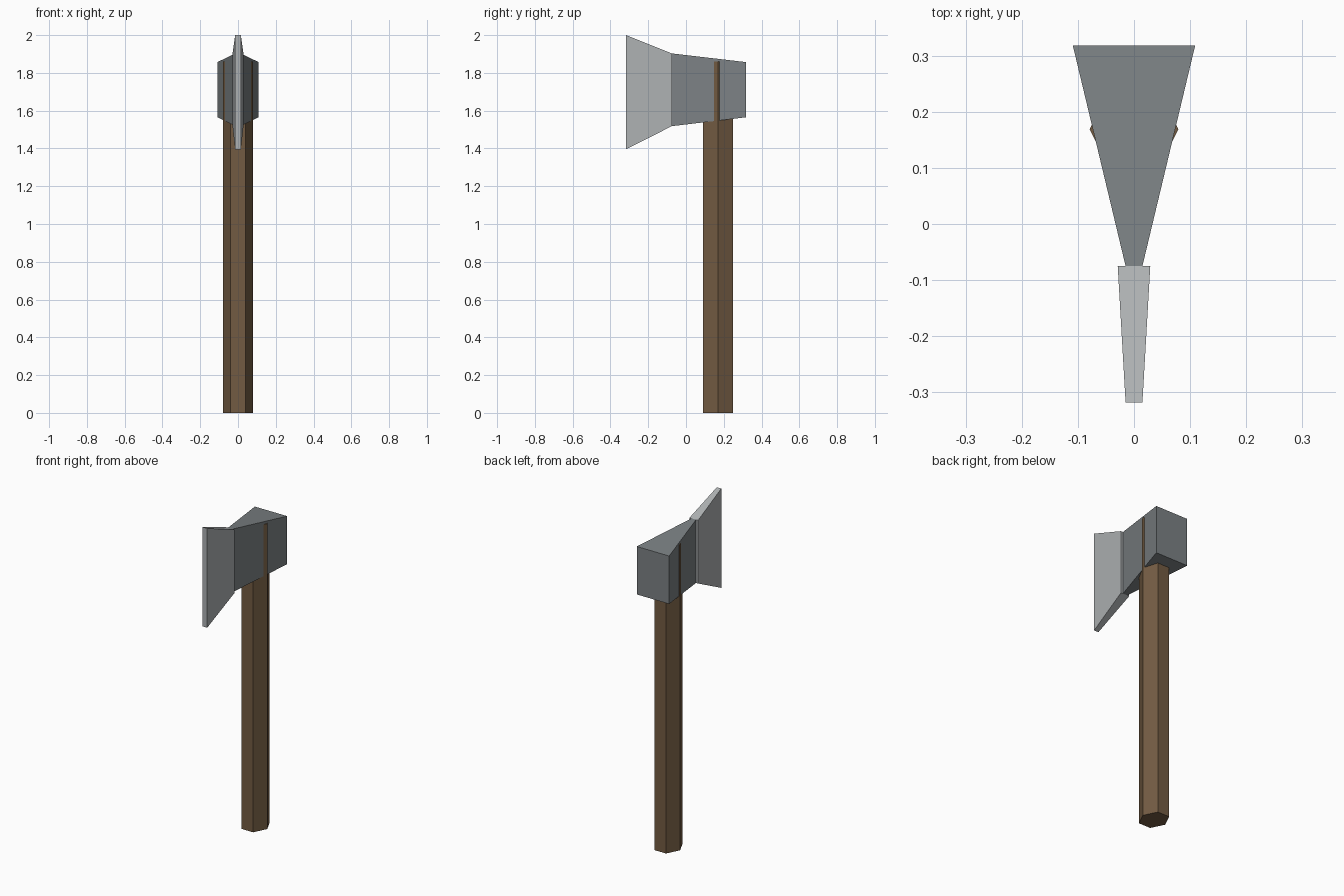
import bpy, bmesh
from math import cos, sin, pi

if "Cube" in bpy.data.objects:
    bpy.data.objects.remove(bpy.data.objects["Cube"])


def material(name, rgb):
    mat = bpy.data.materials.new(name)
    mat.diffuse_color = (*rgb, 1)
    mat.use_nodes = True
    mat.node_tree.nodes["Principled BSDF"].inputs["Base Color"].default_value = mat.diffuse_color
    return mat


def loft(name, start, end, mat):
    """Solid between two matching cross-sections."""
    bm = bmesh.new()
    a = [bm.verts.new(p) for p in start]
    b = [bm.verts.new(p) for p in end]
    n = len(a)
    bm.faces.new(a)
    bm.faces.new(b[::-1])
    for i in range(n):
        j = (i + 1) % n
        bm.faces.new((a[i], b[i], b[j], a[j]))
    bmesh.ops.recalc_face_normals(bm, faces=bm.faces)
    mesh = bpy.data.meshes.new(name)
    bm.to_mesh(mesh)
    bm.free()
    mesh.materials.append(mat)
    obj = bpy.data.objects.new(name, mesh)
    bpy.context.collection.objects.link(obj)
    return obj


def section(y, half_width, bottom, top):
    """Upright rectangle across the head at depth y."""
    w = half_width
    return [(-w, y, bottom), (w, y, bottom), (w, y, top), (-w, y, top)]


def hexagon(z):
    """Handle outline, slightly deeper than a regular hexagon."""
    return [(0.079 * cos(i * pi / 3), 0.169 + 0.092 * sin(i * pi / 3), z)
            for i in range(6)]


wood = material("wood", (0.17, 0.105, 0.055))
iron = material("dark_steel", (0.2, 0.22, 0.23))
steel = material("edge_steel", (0.42, 0.44, 0.45))

# Hexagonal handle running up through the head
loft("handle", hexagon(0), hexagon(1.86), wood)

# Wedge-shaped head, wide at the back
loft("axe_head", section(0.318, 0.109, 1.565, 1.857),
     section(-0.075, 0.015, 1.518, 1.903), iron)

# Flared cutting blade
loft("blade", section(-0.075, 0.029, 1.518, 1.903),
     section(-0.318, 0.015, 1.395, 2.0), steel)
